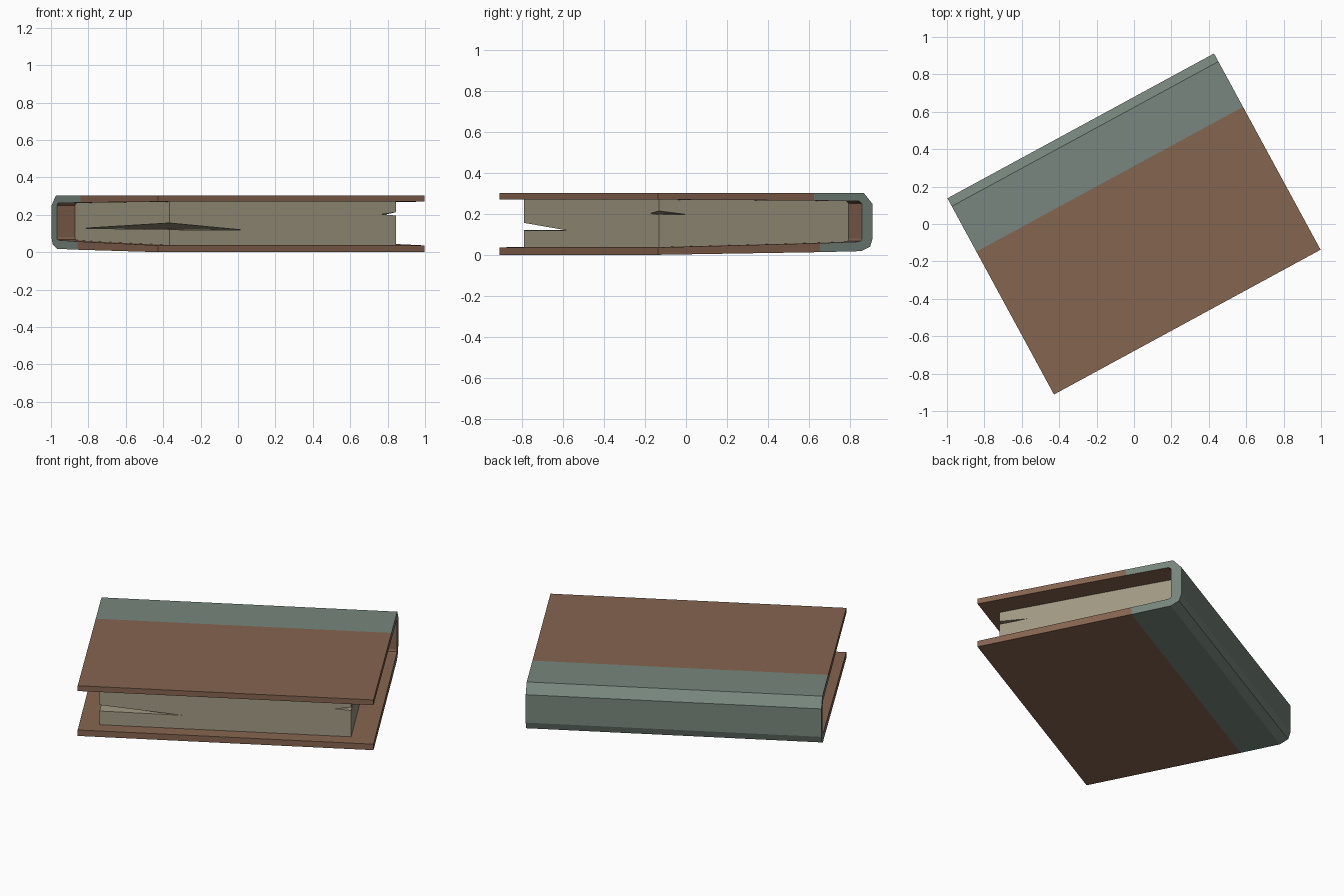
import bpy, bmesh, math
from mathutils import Matrix

if "Cube" in bpy.data.objects:
    bpy.data.objects.remove(bpy.data.objects["Cube"])

ROT = Matrix.Rotation(math.radians(28.5), 4, 'Z')


def material(name, rgb):
    m = bpy.data.materials.new(name)
    m.diffuse_color = (*rgb, 1)
    m.use_nodes = True
    m.node_tree.nodes["Principled BSDF"].inputs["Base Color"].default_value = m.diffuse_color
    return m


BROWN = material("brown leather", (0.235, 0.128, 0.078))
TEAL = material("grey green cloth", (0.185, 0.24, 0.205))
PAPER = material("old paper", (0.36, 0.32, 0.225))


def finish(name, bm, mats):
    bmesh.ops.recalc_face_normals(bm, faces=bm.faces)
    bm.transform(ROT)
    me = bpy.data.meshes.new(name)
    bm.to_mesh(me)
    bm.free()
    for m in mats:
        me.materials.append(m)
    ob = bpy.data.objects.new(name, me)
    bpy.context.collection.objects.link(ob)
    return ob


# Book cover: a C-shaped profile of (outer, inner) points swept along the spine
HALF = 0.811
stations = [
    ((-0.597, 0.302), (-0.597, 0.270)),
    ((0.272, 0.302), (0.272, 0.265)),     # cloth starts, top
    ((0.548, 0.302), (0.522, 0.262)),
    ((0.597, 0.248), (0.537, 0.250)),
    ((0.597, 0.080), (0.537, 0.080)),
    ((0.583, 0.040), (0.533, 0.068)),
    ((0.535, 0.018), (0.515, 0.064)),
    ((0.305, 0.013), (0.305, 0.057)),     # cloth ends, bottom
    ((-0.597, 0.0), (-0.597, 0.036)),
]
bm = bmesh.new()
rings = []
for outer, inner in stations:
    rings.append([bm.verts.new((u, *p)) for u, p in
                  ((-HALF, outer), (HALF, outer), (HALF, inner), (-HALF, inner))])
for i, (a, b) in enumerate(zip(rings, rings[1:])):
    cloth = 0 < i < len(rings) - 2
    for k in range(4):
        n = (k + 1) % 4
        f = bm.faces.new((a[k], a[n], b[n], b[k]))
        f.material_index = 1 if cloth and k != 2 else 0   # inside stays brown
bm.faces.new(rings[0])
bm.faces.new(rings[-1])
finish("book_cover", bm, [BROWN, TEAL])

# Page block with a wedge-shaped split at each front corner
L, R, F, B = -0.70, 0.68, -0.52, 0.535
bm = bmesh.new()
V = lambda *p: bm.verts.new(p)
lb0, lb1 = V(L, B, 0.063), V(L, B, 0.263)
rb0, rb1 = V(R, B, 0.063), V(R, B, 0.263)


def split_edge(u, low, high, front_tip, side_tip):
    """Corner edge points, bottom to top, with the tips of the split."""
    z0, z1 = 0.036, 0.271
    c0, cl, ch, c1 = (V(u, F, z) for z in (z0, low, high, z1))
    ft, st = V(front_tip[0], F, front_tip[1]), V(u, *side_tip)
    bm.faces.new((cl, ft, st))
    bm.faces.new((ch, ft, st))
    return [c0, cl, ft, ch, c1], [c0, cl, st, ch, c1]


l_front, l_side = split_edge(L, 0.120, 0.156, (-0.245, 0.118), (0.44, 0.128))
r_front, r_side = split_edge(R, 0.196, 0.214, (0.59, 0.202), (-0.355, 0.196))
bm.faces.new(r_front + l_front[::-1])
bm.faces.new(l_side + [lb1, lb0])
bm.faces.new(r_side + [rb1, rb0])
bm.faces.new((lb0, lb1, rb1, rb0))
bm.faces.new((l_side[-1], r_side[-1], rb1, lb1))
bm.faces.new((l_side[0], r_side[0], rb0, lb0))
finish("page_block", bm, [PAPER])
